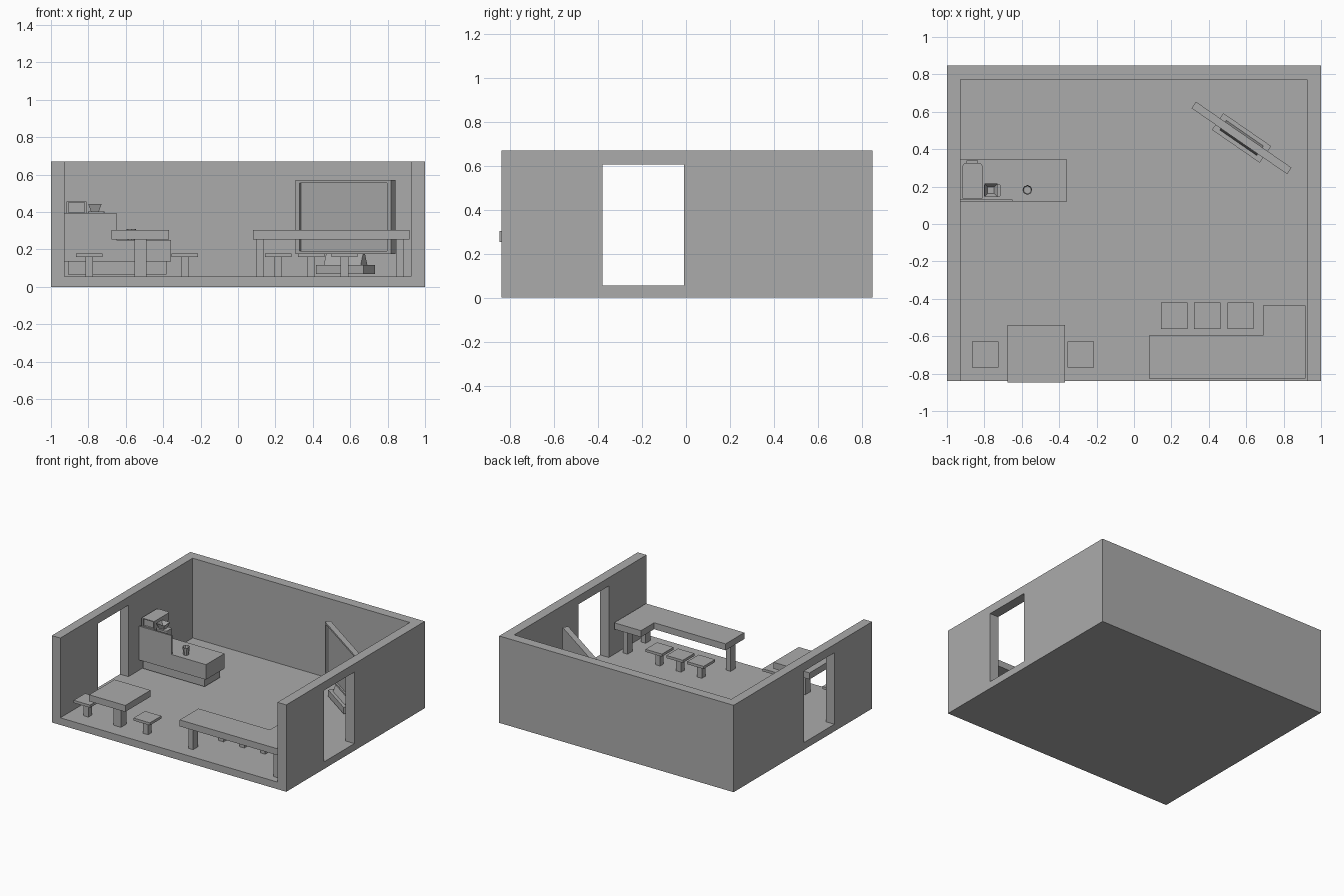
import bpy, bmesh, math
from mathutils import Matrix, Vector

if "Cube" in bpy.data.objects:
    bpy.data.objects.remove(bpy.data.objects["Cube"], do_unlink=True)

TONE = (0.41, 0.41, 0.41, 1)
grey = bpy.data.materials.new("plain_grey")
grey.use_nodes = True
grey.diffuse_color = TONE
grey.node_tree.nodes["Principled BSDF"].inputs["Base Color"].default_value = TONE


def finish(name, bm):
    bmesh.ops.recalc_face_normals(bm, faces=bm.faces)
    mesh = bpy.data.meshes.new(name)
    bm.to_mesh(mesh)
    bm.free()
    mesh.materials.append(grey)
    obj = bpy.data.objects.new(name, mesh)
    bpy.context.collection.objects.link(obj)
    return obj


def prism(name, outline, z0, z1):
    """Extrude a plan outline from z0 up to z1."""
    bm = bmesh.new()
    face = bm.faces.new([bm.verts.new((x, y, z0)) for x, y in outline])
    top = bmesh.ops.extrude_face_region(bm, geom=[face])["geom"]
    bmesh.ops.translate(bm, vec=(0, 0, z1 - z0),
                        verts=[v for v in top if isinstance(v, bmesh.types.BMVert)])
    return finish(name, bm)


def box(name, x0, x1, y0, y1, z0, z1):
    return prism(name, [(x0, y0), (x1, y0), (x1, y1), (x0, y1)], z0, z1)


def post(name, x, y, wx, wy, z0, z1):
    return box(name, x - wx / 2, x + wx / 2, y - wy / 2, y + wy / 2, z0, z1)


def cut(obj, cutter):
    mod = obj.modifiers.new("cut", "BOOLEAN")
    mod.operation = "DIFFERENCE"
    mod.solver = "EXACT"
    mod.object = cutter
    bpy.context.view_layer.objects.active = obj
    bpy.ops.object.modifier_apply(modifier=mod.name)
    bpy.data.objects.remove(cutter, do_unlink=True)


def bevel_edges(obj, width, segments, rule):
    bm = bmesh.new()
    bm.from_mesh(obj.data)
    edges = [e for e in bm.edges if rule(e)]
    bmesh.ops.bevel(bm, geom=edges, offset=width, segments=segments,
                    profile=0.5, affect="EDGES")
    bm.to_mesh(obj.data)
    bm.free()


def upright(e):
    d = e.verts[0].co - e.verts[1].co
    return abs(d.x) + abs(d.y) < 1e-5


FLOOR = 0.055

# Room shell, open at the top and front, with a doorway in each side wall
room = box("room_shell", -1, 1, -0.84, 0.848, 0, 0.67)
cut(room, box("inside_cutter", -0.928, 0.925, -1, 0.773, FLOOR, 1))
cut(room, box("door_cutter", -2, 2, -0.38, -0.01, FLOOR, 0.606))

# Long corner table
prism("corner_table_top", [(0.08, -0.825), (0.918, -0.825), (0.918, -0.437),
                           (0.69, -0.437), (0.69, -0.597), (0.08, -0.597)], 0.253, 0.303)
for i, (x, y) in enumerate([(0.115, -0.71), (0.868, -0.75), (0.868, -0.53)]):
    post(f"corner_table_leg_{i + 1}", x, y, 0.04, 0.06, FLOOR, 0.253)

# Small square table
post("small_table_top", -0.522, -0.694, 0.308, 0.308, 0.253, 0.303)
post("small_table_leg", -0.522, -0.694, 0.065, 0.065, FLOOR, 0.253)

# Stools
for i, (x, y) in enumerate([(0.215, -0.491), (0.392, -0.491), (0.57, -0.491),
                            (-0.795, -0.697), (-0.285, -0.697)]):
    post(f"stool_seat_{i + 1}", x, y, 0.14, 0.14, 0.159, 0.179)
    post(f"stool_leg_{i + 1}", x, y, 0.042, 0.042, FLOOR, 0.159)

# Service counter with recessed plinth and a raised front screen
box("counter_body", -0.928, -0.358, 0.121, 0.346, 0.134, 0.25)
box("counter_plinth", -0.91, -0.383, 0.141, 0.326, 0.066, 0.134)
box("counter_screen", -0.928, -0.65, 0.121, 0.132, 0.25, 0.395)

# Coffee machine: foot, column and overhanging head rounded at the back
for part, y1, z0, z1 in [("foot", 0.326, 0.25, 0.28), ("column", 0.24, 0.28, 0.397),
                         ("head", 0.326, 0.397, 0.456)]:
    piece = box("machine_" + part, -0.917, -0.81, 0.136, y1, z0, z1)
    if part != "column":
        bevel_edges(piece, 0.02, 4, lambda e: upright(e) and e.verts[0].co.y > 0.3)
    if part == "head":
        cut(piece, box("panel_cutter", -0.905, -0.822, 0.1, 0.15, 0.38, 0.45))
post("machine_handle", -0.865, 0.332, 0.06, 0.014, 0.412, 0.432)

# Coffee grinder with a hollow square hopper
grinder = post("grinder_body", -0.758, 0.18, 0.09, 0.07, 0.25, 0.402)
bevel_edges(grinder, 0.012, 3, upright)
bm = bmesh.new()
bmesh.ops.create_cone(bm, cap_ends=True, segments=4, radius1=0.03, radius2=0.05, depth=0.04,
                      matrix=Matrix.Translation((-0.765, 0.18, 0.422))
                      @ Matrix.Rotation(math.pi / 4, 4, "Z"))
lid = [max(bm.faces, key=lambda f: f.calc_center_median().z)]
bmesh.ops.inset_region(bm, faces=lid, thickness=0.008)
bmesh.ops.translate(bm, verts=lid[0].verts, vec=(0, 0, -0.03))
bmesh.ops.scale(bm, verts=lid[0].verts, vec=(0.6, 0.6, 1),
                space=Matrix.Translation((0.765, -0.18, 0)))
finish("grinder_hopper", bm)

# Cup on the counter
bm = bmesh.new()
bmesh.ops.create_cone(bm, cap_ends=True, segments=8, radius1=0.02, radius2=0.026, depth=0.06,
                      matrix=Matrix.Translation((-0.57, 0.182, 0.28)))
lid = [max(bm.faces, key=lambda f: f.calc_center_median().z)]
bmesh.ops.inset_region(bm, faces=lid, thickness=0.005)
bmesh.ops.translate(bm, verts=lid[0].verts, vec=(0, 0, -0.02))
finish("cup", bm)

# Display screen on a stand, turned towards the room
screen = post("display_panel", 0, 0, 0.62, 0.042, 0.175, 0.57)
cut(screen, box("screen_cutter", -0.283, 0.283, -0.1, -0.009, 0.19, 0.556))
base = post("display_base", 0, 0, 0.31, 0.108, 0.067, 0.117)
bracket = post("display_bracket", 0, 0, 0.24, 0.062, 0.117, 0.175)
for v in bracket.data.vertices:
    if v.co.z > 0.15:
        v.co.y *= 0.3
for part in (screen, base, bracket):
    part.location = Vector((0.575, 0.46, 0))
    part.rotation_euler.z = math.radians(-34.6)
